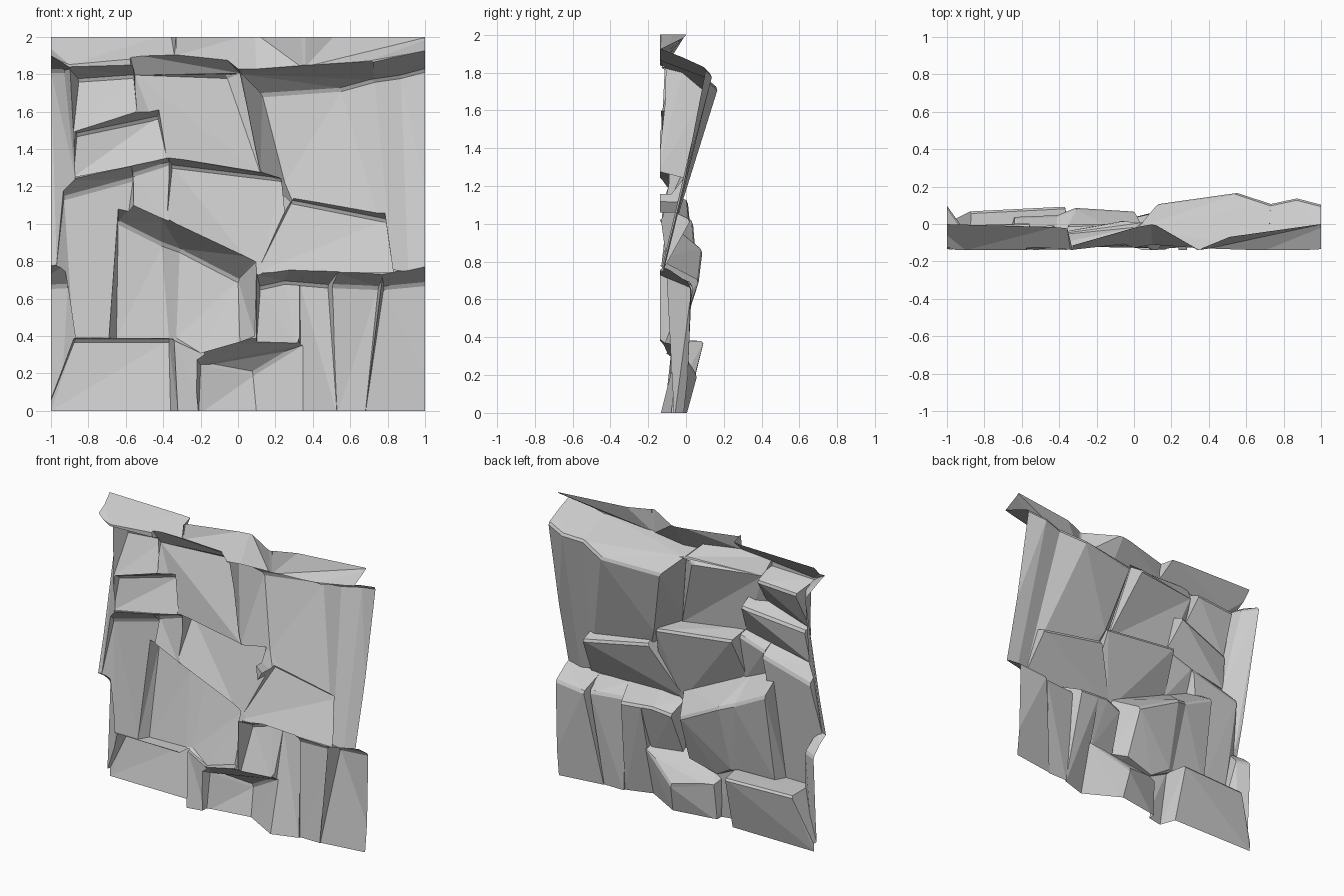
import bpy, bmesh

BACK = -0.32      # hidden rear plane of every stone, removed at the end
FLOOR = -0.14     # depth where each ledge dies into the wall
LOW = -0.02       # stones run slightly past the bottom trim


def hull_object(name, points, lip=()):
    """Convex stone from points; edges along the lip get a narrow chamfer."""
    bm = bmesh.new()
    for p in points:
        bm.verts.new(p)
    res = bmesh.ops.convex_hull(bm, input=bm.verts)
    junk = [g for g in res["geom_interior"] + res["geom_unused"]
            if isinstance(g, bmesh.types.BMVert)]
    bmesh.ops.delete(bm, geom=list(set(junk)), context='VERTS')
    key = {tuple(round(c, 3) for c in p) for p in lip}
    edges = [e for e in bm.edges
             if all(tuple(round(c, 3) for c in v.co) in key for v in e.verts)]
    if edges:
        bmesh.ops.bevel(bm, geom=edges, offset=0.014, segments=1,
                        affect='EDGES', profile=0.5)
    bmesh.ops.recalc_face_normals(bm, faces=bm.faces)
    me = bpy.data.meshes.new(name)
    bm.to_mesh(me)
    bm.free()
    ob = bpy.data.objects.new(name, me)
    bpy.context.collection.objects.link(ob)
    return ob


stones = []


def stone(name, rear, lip, foot):
    """rear: (x, z) where ledge meets wall; lip, foot: (x, y, z)."""
    pts = [(x, FLOOR, z) for x, z in rear] + list(lip) + list(foot)
    pts += [(x, BACK, z) for x, z in rear] + [(x, BACK, z) for x, y, z in foot]
    stones.append(hull_object(name, pts, lip))


# Top course
stone("upper_right", [(0, 1.83), (0.1, 1.775), (0.35, 1.83), (0.72, 1.87)],
      [(0.13, 0.11, 1.69), (0.55, 0.17, 1.72), (0.73, 0.11, 1.77)],
      [(0.02, -0.02, 1.8), (0.12, -0.15, 1.27), (0.25, 0.0, 1.22), (0.30, -0.04, 1.1),
       (0.83, -0.13, 0.76)])
stone("upper_right_end", [(0.7, 1.86), (0.85, 1.88), (1.1, 1.95)],
      [(0.73, 0.11, 1.77), (0.87, 0.14, 1.79), (1.1, 0.08, 1.85)],
      [(0.82, -0.13, 0.76), (0.91, -0.12, 0.74), (1.1, -0.13, 0.76)])
stone("upper_middle", [(-0.58, 1.91), (-0.08, 1.9), (0, 1.83)],
      [(-0.52, 0.03, 1.78), (-0.06, 0.02, 1.79), (0.01, 0.0, 1.81)],
      [(-0.55, -0.13, 1.6), (-0.38, -0.12, 1.35), (0.12, -0.13, 1.27)])
stone("upper_left", [(-0.91, 1.84), (-0.56, 1.85)],
      [(-0.85, 0.0, 1.77), (-0.56, 0.01, 1.79)],
      [(-0.88, -0.13, 1.49), (-0.54, -0.13, 1.6)])
stone("left_column", [(-1.1, 1.97), (-0.95, 1.86), (-0.89, 1.83)],
      [(-1.1, 0.14, 1.85), (-1.0, 0.1, 1.82), (-0.93, 0.0, 1.82)],
      [(-1.1, -0.13, 0.76), (-0.97, -0.13, 0.78), (-0.87, -0.13, 1.25)])

# Middle courses
stone("left_wedge", [(-0.87, 1.5), (-0.55, 1.6), (-0.42, 1.63)],
      [(-0.86, -0.09, 1.48), (-0.43, 0.0, 1.57)],
      [(-0.88, -0.13, 1.25), (-0.57, -0.13, 1.31), (-0.38, -0.13, 1.35)])
stone("left_block", [(-0.94, 1.23), (-0.57, 1.31)],
      [(-0.93, -0.05, 1.14), (-0.56, -0.05, 1.24)],
      [(-0.97, -0.13, 0.78), (-0.88, -0.13, 0.39), (-0.68, -0.13, 0.39),
       (-0.62, -0.13, 1.1), (-0.56, -0.12, 1.1)])
stone("left_block_end", [(-0.57, 1.31), (-0.37, 1.36)],
      [(-0.56, -0.07, 1.265), (-0.37, -0.07, 1.325)],
      [(-0.57, -0.13, 1.09), (-0.37, -0.13, 1.0)])
stone("centre_block", [(-0.38, 1.36), (0.22, 1.26), (0.23, 1.24)],
      [(-0.35, 0.0, 1.31), (0.23, 0.01, 1.24)],
      [(-0.38, -0.13, 1.03), (0.1, -0.13, 0.82), (0.12, -0.13, 0.72), (0.25, -0.05, 1.04)])
stone("right_block", [(0.32, 1.18), (0.78, 1.1)],
      [(0.29, 0.015, 1.12), (0.79, 0.025, 1.02)],
      [(0.23, -0.06, 1.03), (0.1, -0.13, 0.74), (0.83, -0.13, 0.74)])
stone("slanted_block_left", [(-0.64, 1.13), (-0.56, 1.11), (-0.34, 1.01)],
      [(-0.64, 0.04, 1.01), (-0.4, 0.05, 0.89)],
      [(-0.69, -0.13, 0.39), (-0.65, -0.06, 0.39), (-0.37, -0.05, 0.39)])
stone("slanted_block_right", [(-0.42, 1.045), (0.1, 0.82)],
      [(-0.41, 0.05, 0.895), (-0.31, 0.09, 0.86), (0.0, 0.07, 0.70)],
      [(0.1, -0.12, 0.8), (-0.37, -0.05, 0.39), (-0.33, -0.03, 0.39), (-0.2, -0.06, 0.31),
       (0.01, -0.05, 0.37), (0.09, -0.14, 0.4)])
stone("lower_sliver", [], [],
      [(-0.35, -0.07, 0.41), (-0.18, -0.08, 0.41), (-0.34, -0.12, LOW), (-0.18, -0.09, LOW)])

# Bottom course
stone("low_right_a", [(0.1, 0.73), (0.28, 0.76), (0.35, 0.757)],
      [(0.12, 0.0, 0.66), (0.25, 0.03, 0.69), (0.34, 0.035, 0.683)],
      [(0.1, -0.11, 0.37), (0.33, -0.06, 0.4), (0.31, -0.075, 0.34)])
stone("low_right_a_side", [(0.33, 0.757), (0.54, 0.75)],
      [(0.33, 0.035, 0.683), (0.48, 0.04, 0.67)],
      [(0.32, -0.10, 0.4), (0.34, -0.14, LOW), (0.53, -0.08, LOW), (0.53, -0.09, 0.5)])
stone("low_right_b", [(0.5, 0.75), (0.78, 0.73)],
      [(0.5, -0.03, 0.67), (0.75, 0.0, 0.66)],
      [(0.53, -0.065, LOW), (0.68, -0.065, LOW)])
stone("low_right_end", [(0.77, 0.73), (1.1, 0.8)],
      [(0.78, 0.03, 0.66), (1.1, 0.02, 0.69)],
      [(0.68, -0.06, LOW), (1.1, 0.0, LOW)])
stone("low_left_end", [(-1.1, 0.78), (-0.93, 0.78)],
      [(-1.1, 0.05, 0.66), (-0.91, -0.03, 0.67)],
      [(-1.1, 0.0, LOW), (-0.95, -0.05, LOW), (-0.87, -0.09, 0.39)])
stone("low_left_block", [(-0.88, 0.39), (-0.33, 0.385)],
      [(-0.87, 0.07, 0.38), (-0.37, 0.095, 0.38)],
      [(-1.0, 0.0, 0), (-1.03, -0.01, LOW), (-0.36, -0.01, LOW), (-0.32, -0.12, LOW)])
stone("low_centre_block", [(-0.24, 0.30), (-0.15, 0.36), (0.30, 0.415)],
      [(-0.19, 0.0, 0.25), (0.08, 0.06, 0.2), (0.31, -0.03, 0.34)],
      [(-0.21, -0.05, LOW), (0.1, 0.0, LOW), (0.35, -0.14, LOW)])

# Feet of the next course leaning out along the top edge
stone("top_left_foot", [(-1.1, 1.93), (-0.9, 1.85), (-0.58, 1.88), (-0.34, 1.9)], [],
      [(-1.1, 0.02, 2.02), (-0.36, 0.0, 2.02), (-0.33, -0.12, 2.02)])
stone("top_centre_foot", [(-0.33, 1.9), (0.0, 1.83), (0.1, 1.78), (0.35, 1.83)], [],
      [(-0.33, -0.11, 2.02), (0.09, 0.01, 2.02), (0.34, -0.14, 2.02)])
stone("top_right_foot", [(0.36, 1.84), (0.7, 1.87), (1.1, 1.94)], [],
      [(0.36, -0.13, 2.02), (0.53, -0.06, 2.02), (0.68, -0.05, 2.02), (1.1, 0.02, 2.02)])

# Rear slab that all stones fuse into
cliff = hull_object("cliff_face", [(x, y, z) for x in (-1.2, 1.2)
                                   for y in (BACK - 0.05, FLOOR + 0.002) for z in (-0.2, 2.2)])
for s in stones:
    m = cliff.modifiers.new(s.name, 'BOOLEAN')
    m.operation = 'UNION'
    m.solver = 'EXACT'
    m.object = s
bpy.context.view_layer.update()
deps = bpy.context.evaluated_depsgraph_get()
fused = bpy.data.meshes.new_from_object(cliff.evaluated_get(deps))
cliff.modifiers.clear()
cliff.data = fused
for s in stones:
    bpy.data.objects.remove(s)

# Keep only the open sheet, trimmed to a 2 x 2 panel
bm = bmesh.new()
bm.from_mesh(fused)
for co, no in (((1, 0, 0), (1, 0, 0)), ((-1, 0, 0), (-1, 0, 0)),
               ((0, 0, 0), (0, 0, -1)), ((0, 0, 2), (0, 0, 1)),
               ((0, BACK + 0.1, 0), (0, -1, 0))):
    bmesh.ops.bisect_plane(bm, geom=bm.verts[:] + bm.edges[:] + bm.faces[:],
                           plane_co=co, plane_no=no, clear_outer=True)
bmesh.ops.dissolve_limit(bm, angle_limit=0.01, verts=bm.verts, edges=bm.edges)
bm.to_mesh(fused)
bm.free()
